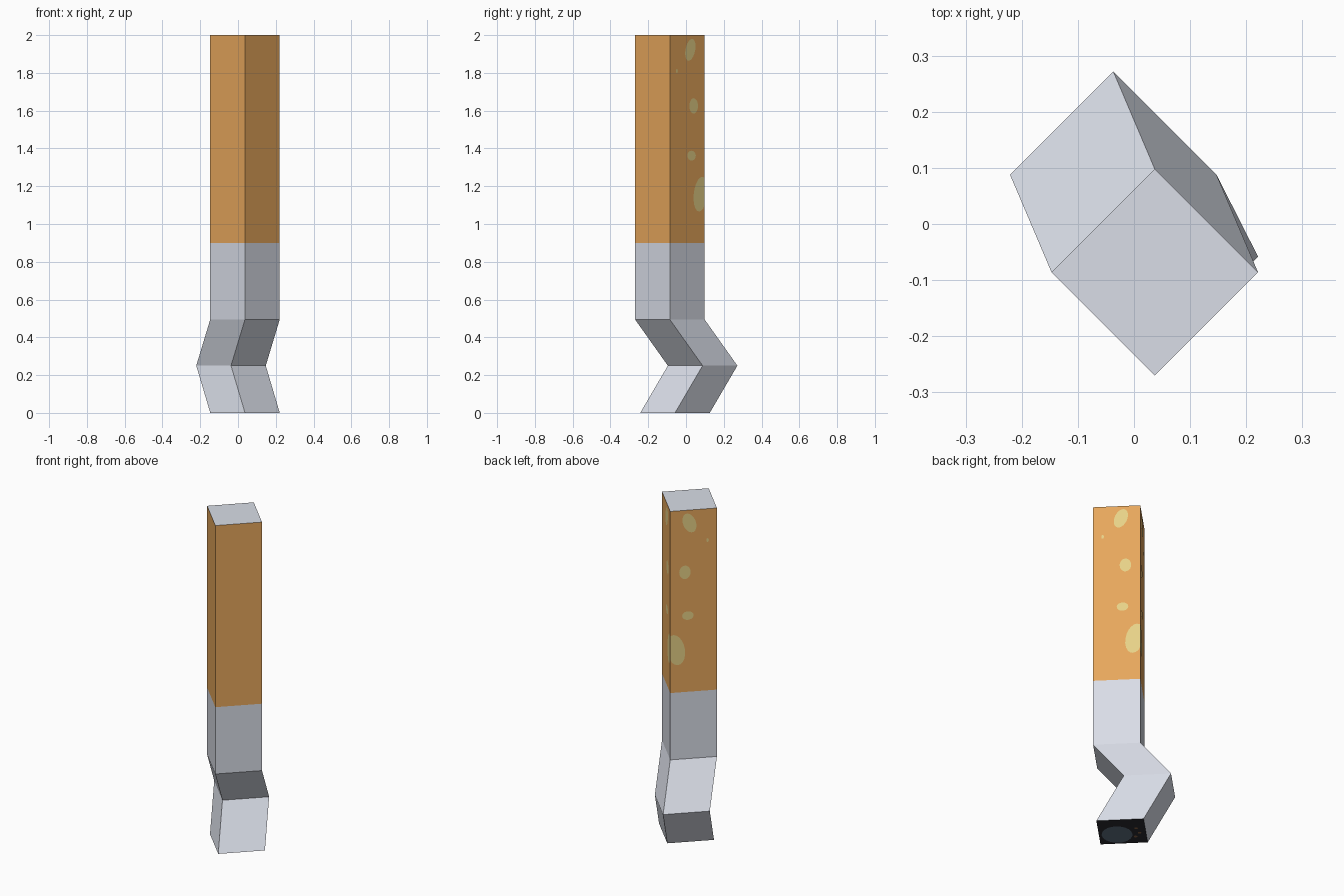
import bpy, bmesh, math
from mathutils import Vector

if "Cube" in bpy.data.objects:
    bpy.data.objects.remove(bpy.data.objects["Cube"])


def material(name, srgb):
    m = bpy.data.materials.new(name)
    lin = [((c / 255 + 0.055) / 1.055) ** 2.4 for c in srgb]
    m.diffuse_color = (*lin, 1)
    m.use_nodes = True
    m.node_tree.nodes["Principled BSDF"].inputs["Base Color"].default_value = m.diffuse_color
    return m


paper = material("paper_white", (218, 222, 232))
cork = material("filter_orange", (240, 174, 96))
fleck = material("fleck_yellow", (238, 216, 140))
char = material("burnt_black", (42, 42, 48))
ash = material("ash_blue_grey", (95, 114, 132))
ember = material("ember_brown", (140, 100, 70))


def make_object(name, bm, mats):
    me = bpy.data.meshes.new(name)
    bm.to_mesh(me)
    bm.free()
    for m in mats:
        me.materials.append(m)
    ob = bpy.data.objects.new(name, me)
    bpy.context.collection.objects.link(ob)
    return ob


# Bent square stick: the section is a diamond, lofted along a kinked path
R = 0.184
path = [(0.037, -0.058, 0.0005), (-0.037, 0.088, 0.25), (0.037, -0.086, 0.495),
        (0.037, -0.086, 0.90), (0.037, -0.086, 2.0)]
corners = [(R, 0), (0, R), (-R, 0), (0, -R)]
bm = bmesh.new()
rings = [[bm.verts.new((x + dx, y + dy, z)) for dx, dy in corners] for x, y, z in path]
for lo, hi in zip(rings, rings[1:]):
    for i in range(4):
        j = (i + 1) % 4
        f = bm.faces.new((lo[i], lo[j], hi[j], hi[i]))
        f.material_index = 1 if lo is rings[3] else 0
bm.faces.new(rings[-1])
bm.faces.new(rings[0][::-1]).material_index = 2
make_object("bent_stick", bm, [paper, cork, char])


def blob(bm, origin, a, b, normal, spot, mat=0):
    """Tilted ellipse in the plane of a and b, kept on the face."""
    u, v, ru, rv, tilt = spot
    pts = []
    for k in range(20):
        t = math.tau * k / 20
        pu = u + ru * math.cos(t) + tilt * math.sin(t)
        pv = v + rv * math.sin(t)
        pts.append(bm.verts.new(origin + a * max(pu, 0) + b * pv))
    f = bm.faces.new(pts)
    f.normal_update()
    if f.normal.dot(normal) < 0:
        f.normal_flip()
    f.material_index = mat


# Flecks on both back faces, mirrored about the back edge
# (distance from back edge, height, half width, half height, tilt)
flecks = [(0.107, 1.922, 0.037, 0.058, -0.013),
          (0.082, 1.625, 0.032, 0.041, 0.0),
          (0.098, 1.362, 0.032, 0.026, 0.0),
          (0.030, 1.158, 0.052, 0.092, -0.012),
          (0.208, 1.810, 0.007, 0.012, 0.0)]
bm = bmesh.new()
for side in (1, -1):
    along = Vector((side, -1, 0)).normalized()
    normal = Vector((side, 1, 0)).normalized()
    origin = Vector((0.037, -0.086 + R, 0)) + normal * 0.001
    for s in flecks:
        blob(bm, origin, along, Vector((0, 0, 1)), normal, s)
make_object("filter_flecks", bm, [fleck])

# Ash and ember patches on the burnt underside
bm = bmesh.new()
origin = Vector((0.037, -0.058 + R, 0))
along = Vector((1, -1, 0)).normalized()
inward = Vector((-1, -1, 0)).normalized()
down = Vector((0, 0, -1))
blob(bm, origin, along, inward, down, (0.160, 0.160, 0.085, 0.090, 0.0), 0)
for u, v in [(0.05, 0.10), (0.06, 0.19), (0.035, 0.15)]:
    blob(bm, origin, along, inward, down, (u, v, 0.010, 0.010, 0.0), 1)
make_object("burnt_end_patches", bm, [ash, ember])
